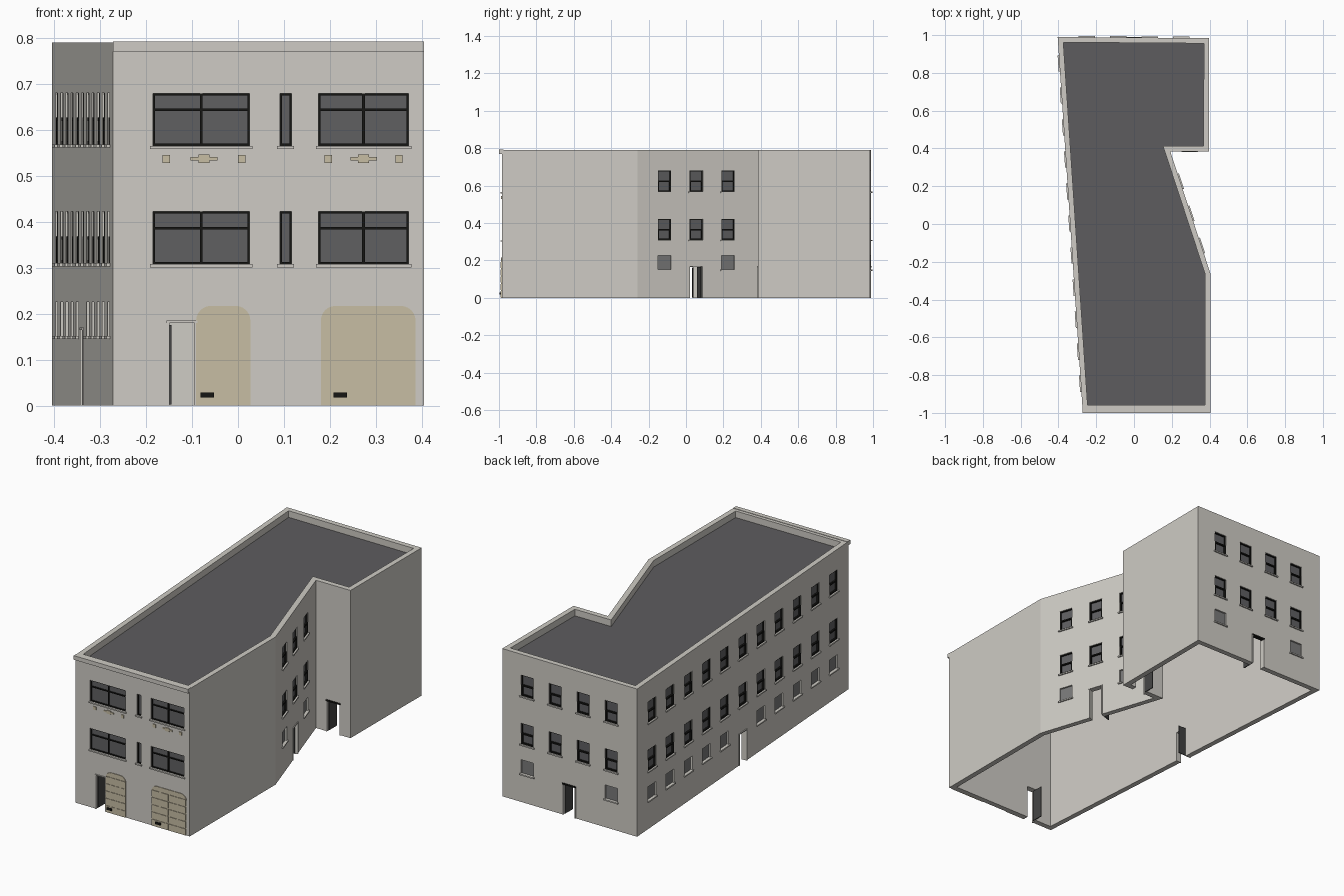
import bpy, bmesh, math
from mathutils import Vector, Matrix

cube = bpy.data.objects.get("Cube")
if cube:
    bpy.data.objects.remove(cube, do_unlink=True)


def material(name, r, g, b):
    m = bpy.data.materials.new(name)
    m.use_nodes = True
    m.diffuse_color = (r, g, b, 1)
    m.node_tree.nodes["Principled BSDF"].inputs["Base Color"].default_value = (r, g, b, 1)
    return m


STONE = material("pale stone", 0.62, 0.60, 0.555)
ROOF = material("roof grey", 0.11, 0.108, 0.113)
GLASS = material("dark glass", 0.115, 0.115, 0.12)
FROST = material("grey glass", 0.19, 0.19, 0.19)
BLACK = material("black metal", 0.008, 0.008, 0.007)
KHAKI = material("khaki paint", 0.57, 0.51, 0.37)
DOOR = material("dark door", 0.06, 0.06, 0.06)

THICK, TOP = 0.028, 0.79
parts = {}


def part(name, mat):
    if name not in parts:
        parts[name] = (bmesh.new(), mat)
    return parts[name][0]


def finish(name, bm, mat):
    bmesh.ops.recalc_face_normals(bm, faces=bm.faces[:])
    me = bpy.data.meshes.new(name)
    bm.to_mesh(me)
    bm.free()
    me.materials.append(mat)
    ob = bpy.data.objects.new(name, me)
    bpy.context.scene.collection.objects.link(ob)
    return ob


def wall_frame(origin, direction):
    """Local axes of a wall: u along it, n outwards, z up."""
    d = Vector(direction).normalized()
    return Matrix(((d.x, d.y, 0, origin[0]), (d.y, -d.x, 0, origin[1]),
                   (0, 0, 1, 0), (0, 0, 0, 1)))


def box(name, mat, wall, u, z, n):
    size = Matrix.Diagonal((u[1] - u[0], n[1] - n[0], z[1] - z[0], 1))
    mid = Matrix.Translation((sum(u) / 2, sum(n) / 2, sum(z) / 2))
    bmesh.ops.create_cube(part(name, mat), size=1, matrix=wall @ mid @ size)


def cut(wall, u, z, depth):
    box("cutter", STONE, wall, u, z, (-depth, 0.02))


def border(name, mat, wall, u, z, n, w):
    for a in ((u[0], u[0] + w), (u[1] - w, u[1])):
        box(name, mat, wall, a, z, n)
    for b in ((z[0], z[0] + w), (z[1] - w, z[1])):
        box(name, mat, wall, u, b, n)


def sill(wall, u, z):
    box("window_sills", STONE, wall, (u[0] - 0.006, u[1] + 0.006), (z - 0.007, z), (-0.005, 0.007))


def window(wall, u, z, transom=None, mullion=False):
    cut(wall, u, z, 0.014)
    box("window_panes", GLASS, wall, u, z, (-0.016, -0.011))
    border("window_frames", BLACK, wall, u, z, (-0.012, -0.004), 0.0045)
    if transom:
        box("window_frames", BLACK, wall, u, (transom - 0.0025, transom + 0.0025), (-0.012, -0.004))
    if mullion:
        c = sum(u) / 2
        box("window_frames", BLACK, wall, (c - 0.003, c + 0.003), z, (-0.012, -0.003))
    sill(wall, u, z[0])


def sash_column(wall, c):
    """Two upper sash windows."""
    u = (c - 0.037, c + 0.037)
    for z0 in (0.31, 0.568):
        window(wall, u, (z0, z0 + 0.112), z0 + 0.056)
        border("lower_sashes", BLACK, wall, u, (z0, z0 + 0.058), (-0.012, -0.002), 0.007)


def small_window(wall, c):
    u, z = (c - 0.037, c + 0.037), (0.152, 0.226)
    cut(wall, u, z, 0.014)
    box("ground_panes", FROST, wall, u, z, (-0.016, -0.009))
    sill(wall, u, z[0])


def doorway(wall, u, height, hinge, header=False):
    """Open doorway with the leaf swung inwards on one side."""
    cut(wall, u, (-0.02, height), 0.06)
    for a in ((u[0] - 0.006, u[0]), (u[1], u[1] + 0.006)):
        box("door_trim", STONE, wall, a, (0, height), (-0.01, 0.003))
    top = (height - 0.008, height) if header else (height, height + 0.005)
    box("door_headers" if header else "door_trim", BLACK if header else STONE, wall,
        (u[0] - 0.006, u[1] + 0.006), top, (-0.015, 0.004))
    leaf = (u[0], u[0] + 0.005) if hinge < 0 else (u[1] - 0.005, u[1])
    box("open_doors", DOOR, wall, leaf, (0.003, height - 0.004), (-0.075, -0.012))


def arched_plate(name, mat, wall, u, height, r, n):
    pts = [(u[0], 0), (u[1], 0)]
    for cx, start in ((u[1] - r, 0), (u[0] + r, 90)):
        for k in range(7):
            a = math.radians(start + 15 * k)
            pts.append((cx + r * math.cos(a), height - r + r * math.sin(a)))
    bm = part(name, mat)
    face = bm.faces.new([bm.verts.new(wall @ Vector((x, n[0], z))) for x, z in pts])
    ext = bmesh.ops.extrude_face_region(bm, geom=[face])["geom"]
    move = wall.to_3x3() @ Vector((0, n[1] - n[0], 0))
    bmesh.ops.translate(bm, vec=move, verts=[v for v in ext if isinstance(v, bmesh.types.BMVert)])


def garage(wall, u, columns, handle):
    arched_plate("garage_doors", KHAKI, wall, u, 0.217, 0.032, (-0.005, 0.003))
    w = (u[1] - u[0]) / columns
    for i in range(columns):
        for j in range(5):
            a, b = u[0] + i * w, j * 0.039
            box("garage_panels", KHAKI, wall, (a + 0.003, a + w - 0.003),
                (b + 0.003, b + 0.036), (0, 0.006))
    box("garage_handles", BLACK, wall, (handle, handle + 0.029), (0.018, 0.029), (0, 0.012))


# Building shell: hollow, open below, with a parapet around the roof
outline = [Vector(p) for p in ((-0.272, -0.985), (0.404, -0.985), (0.404, -0.26), (0.192, 0.385),
                               (0.396, 0.385), (0.398, 0.984), (-0.404, 0.99))]


def inset(pts, t):
    out = []
    for i, p in enumerate(pts):
        a, b = (p - pts[i - 1]).normalized(), (pts[(i + 1) % len(pts)] - p).normalized()
        n1, n2 = Vector((a.y, -a.x)), Vector((b.y, -b.x))
        out.append(p - (n1 + n2) * t / (1 + n1.dot(n2)))
    return out


inner = inset(outline, THICK)
bm = bmesh.new()
rings = [[bm.verts.new((p.x, p.y, z)) for p in loop]
         for loop, z in ((outline, 0), (outline, TOP), (inner, TOP), (inner, 0))]
for k in range(4):
    a, b = rings[k], rings[(k + 1) % 4]
    for i in range(len(a)):
        j = (i + 1) % len(a)
        bm.faces.new((a[i], a[j], b[j], b[i]))
walls = finish("outer_walls", bm, STONE)

# Flat roof
roof = part("flat_roof", ROOF)
loops = [[roof.verts.new((p.x, p.y, z)) for p in inner] for z in (0.745, 0.755)]
for loop in loops:
    roof.faces.new(loop)
for i in range(len(inner)):
    j = (i + 1) % len(inner)
    roof.faces.new((loops[0][i], loops[0][j], loops[1][j], loops[1][i]))

front = wall_frame((0, -0.985), (1, 0))
back = wall_frame((0, 0.987), outline[6] - outline[5])
left = wall_frame((outline[0] + outline[6]) / 2, outline[0] - outline[6])
slant = wall_frame((outline[2] + outline[3]) / 2, outline[3] - outline[2])
notch = wall_frame((0.295, 0.385), (1, 0))

# Front facade
box("cornice", STONE, front, (-0.272, 0.404), (0.77, TOP + 0.002), (-0.01, 0.015))
for z0 in (0.308, 0.565):
    z = (z0, z0 + 0.114)
    window(front, (-0.185, 0.025), z, z0 + 0.078, True)
    window(front, (0.175, 0.371), z, z0 + 0.078, True)
    window(front, (0.091, 0.116), z)
garage(front, (-0.091, 0.027), 4, -0.081)
garage(front, (0.18, 0.386), 4, 0.208)
doorway(front, (-0.149, -0.094), 0.18, -1)

# Ornaments under the upper windows
for c, side in ((-0.074, 0.082), (0.273, 0.077)):
    for u, z in (((c - side - 0.008, c - side + 0.008), (0.528, 0.545)),
                 ((c + side - 0.008, c + side + 0.008), (0.528, 0.545)),
                 ((c - 0.029, c + 0.029), (0.533, 0.541)),
                 ((c - 0.012, c + 0.012), (0.528, 0.546))):
        box("ornaments", KHAKI, front, u, z, (-0.002, 0.004))

# Left side
for k in range(-5, 6):
    sash_column(left, k * 0.17)
    if k:
        small_window(left, k * 0.17)
doorway(left, (-0.033, 0.033), 0.165, -1)

# Back
for k in (-0.25, -0.083, 0.083, 0.25):
    sash_column(back, k)
    if abs(k) > 0.1:
        small_window(back, k)
doorway(back, (-0.035, 0.035), 0.17, -1, True)

# Slanted side and recessed corner
for k in (-0.187, -0.008, 0.171):
    sash_column(slant, k)
    if abs(k) > 0.1:
        small_window(slant, k)
doorway(slant, (-0.044, 0.026), 0.168, 1)
doorway(notch, (-0.037, 0.037), 0.17, -1, True)

objects = {name: finish(name, b, m) for name, (b, m) in parts.items()}

# Cut the openings into the walls
cutter = objects["cutter"]
cutter.hide_render = True
mod = walls.modifiers.new("openings", "BOOLEAN")
mod.operation, mod.solver, mod.object = "DIFFERENCE", "EXACT", cutter
bpy.context.view_layer.objects.active = walls
bpy.ops.object.modifier_apply(modifier=mod.name)
bpy.data.objects.remove(cutter, do_unlink=True)
